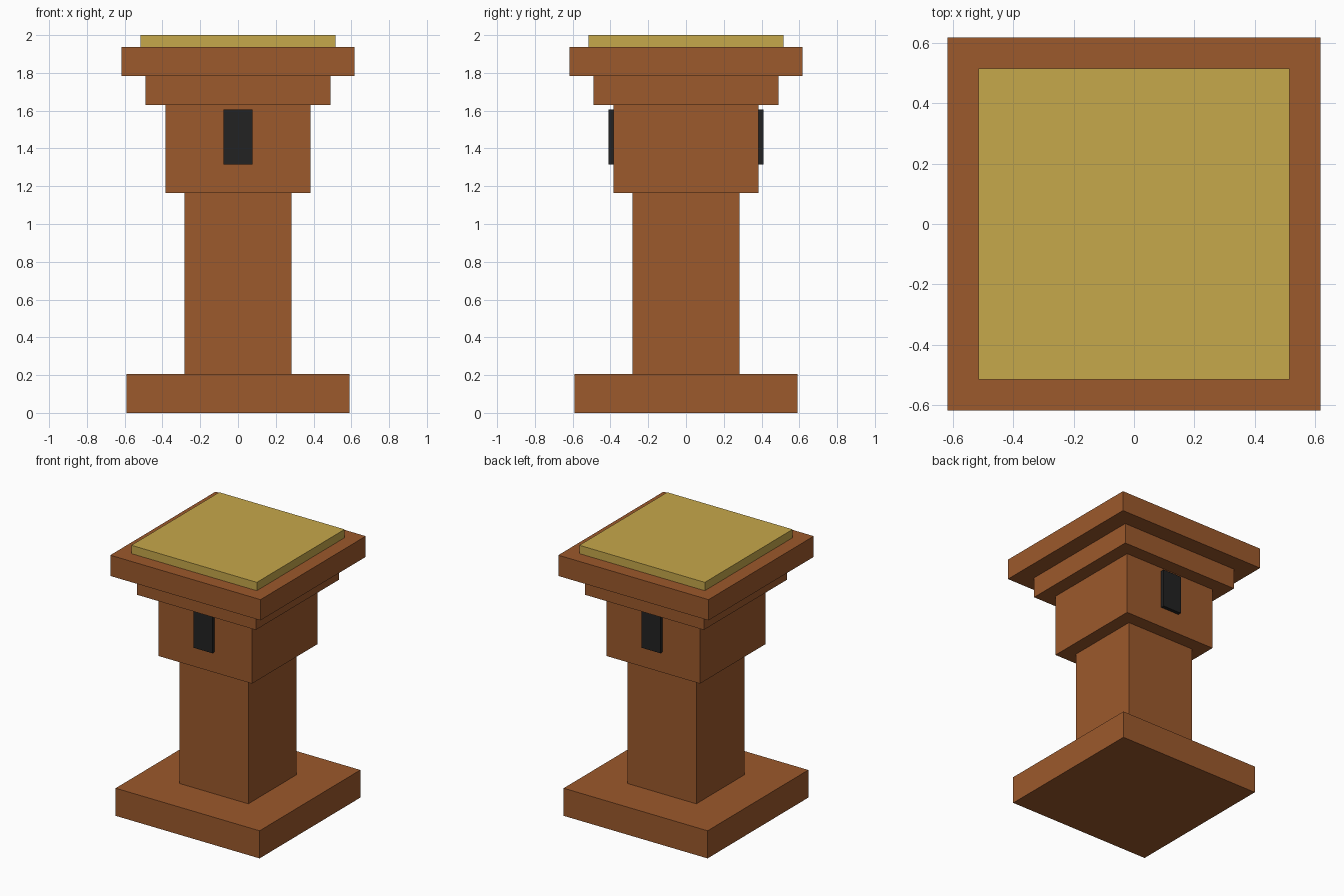
import bpy
import bmesh
from mathutils import Matrix, Vector

cube = bpy.data.objects.get("Cube")
if cube:
    bpy.data.objects.remove(cube, do_unlink=True)


def make_material(name, rgb):
    mat = bpy.data.materials.new(name)
    mat.use_nodes = True
    color = (*rgb, 1.0)
    mat.diffuse_color = color
    mat.node_tree.nodes["Principled BSDF"].inputs["Base Color"].default_value = color
    return mat


brown = make_material("warm brown", (0.333, 0.100, 0.025))
gold = make_material("dull gold", (0.565, 0.392, 0.070))
black = make_material("soft black", (0.016, 0.016, 0.016))


def box(name, size_x, size_y, z0, z1, mat, y=0.0):
    """Flat-faced box between heights z0 and z1."""
    bm = bmesh.new()
    bmesh.ops.create_cube(bm, size=1.0, matrix=Matrix.Diagonal((size_x, size_y, z1 - z0, 1)))
    mesh = bpy.data.meshes.new(name)
    bm.to_mesh(mesh)
    bm.free()
    mesh.materials.append(mat)
    obj = bpy.data.objects.new(name, mesh)
    obj.location = Vector((0, y, (z0 + z1) / 2))
    bpy.context.collection.objects.link(obj)
    return obj


# Stacked square tiers: name, width, bottom, top, material
tiers = [
    ("base", 1.182, 0.0, 0.205, brown),
    ("column", 0.566, 0.205, 1.163, brown),
    ("neck_block", 0.768, 1.163, 1.63, brown),
    ("lower_cornice", 0.978, 1.63, 1.784, brown),
    ("upper_cornice", 1.234, 1.784, 1.938, brown),
    ("top_panel", 1.03, 1.938, 2.0, gold),
]
for name, width, z0, z1, mat in tiers:
    box(name, width, width, z0, z1, mat)

# Dark plates on the front and back of the neck block
for name, side in (("front_plate", -1), ("back_plate", 1)):
    box(name, 0.154, 0.05, 1.316, 1.605, black, y=side * 0.385)
